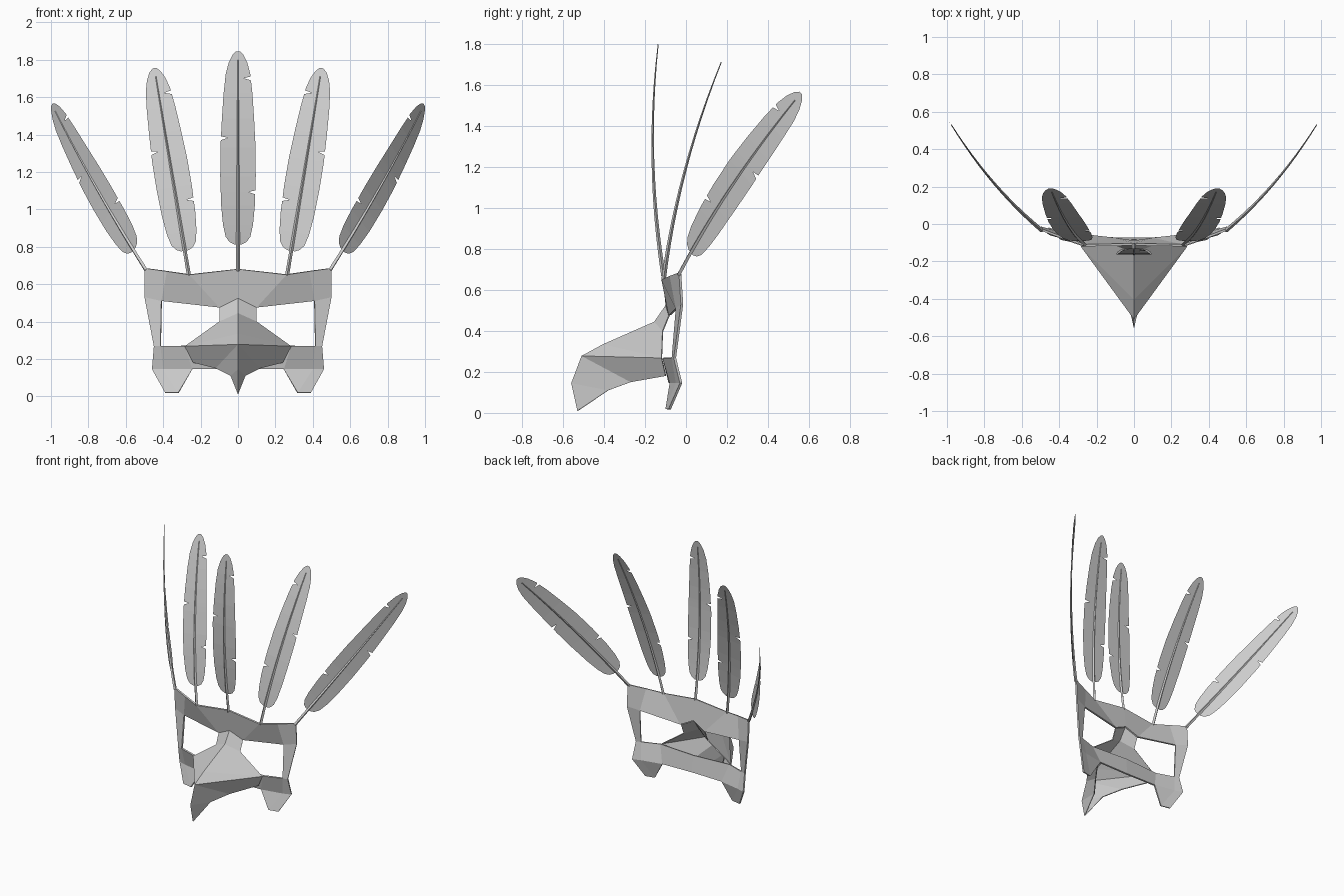
import bpy, bmesh
from math import cos, sin, pi
from mathutils import Vector

if "Cube" in bpy.data.objects:
    bpy.data.objects.remove(bpy.data.objects["Cube"])


def make(name, verts, faces):
    me = bpy.data.meshes.new(name)
    me.from_pydata([tuple(v) for v in verts], [], faces)
    ob = bpy.data.objects.new(name, me)
    bpy.context.collection.objects.link(ob)
    return ob


def mirrored_shell(name, verts, faces, thick):
    """Half of a sheet, wound to face the front, mirrored over x and thickened."""
    ob = make(name, verts, faces)
    bm = bmesh.new()
    bm.from_mesh(ob.data)
    bmesh.ops.recalc_face_normals(bm, faces=bm.faces)
    if sum(f.normal.y * f.calc_area() for f in bm.faces) > 0:
        bmesh.ops.reverse_faces(bm, faces=bm.faces)
    bm.to_mesh(ob.data)
    bm.free()
    m = ob.modifiers.new("mirror", 'MIRROR')
    m.use_clip = True
    s = ob.modifiers.new("thickness", 'SOLIDIFY')
    s.thickness = thick
    s.offset = -1
    return ob


# Face band: brow, side strips, lower band and cheek tabs
mask = [(0, -.115, .68), (.26, -.12, .65), (.38, -.08, .668), (.5, -.035, .685),
        (.5, -.025, .53), (.41, -.05, .51), (.1, -.085, .475), (0, -.1, .525),
        (.45, -.06, .268), (.415, -.07, .268), (.285, -.115, .268), (0, -.095, .268),
        (.46, -.03, .145), (.245, -.08, .145), (0, -.085, .145),
        (.39, -.085, .02), (.32, -.1, .02), (.4, -.05, .145)]
mirrored_shell("mask_face", mask, [
    (0, 1, 6, 7), (1, 2, 5, 6), (2, 3, 4, 5), (4, 8, 9, 5),
    (8, 12, 17, 9), (9, 17, 13, 10), (10, 13, 14, 11),
    (12, 15, 16, 17), (17, 16, 13)], .012)

# Hollow beak with the nose bridge
beak = [(0, -.1, .525), (.1, -.085, .475), (.1, -.115, .40), (0, -.155, .445),
        (.285, -.12, .268), (0, -.51, .278), (.24, -.10, .18), (.12, -.27, .15),
        (.04, -.38, .11), (0, -.53, .01), (0, -.56, .145), (0, -.405, .335)]
mirrored_shell("beak", beak, [
    (0, 1, 2, 3), (3, 2, 4, 11), (11, 4, 5), (4, 6, 7, 5),
    (5, 7, 8, 10), (10, 8, 9)], .006)

# Feather vane half width along its length
PROFILE = [(0, .02), (.012, .045), (.04, .066), (.1, .08), (.2, .09), (.35, .095),
           (.5, .094), (.65, .086), (.78, .077), (.88, .066), (.94, .05),
           (.98, .03), (1, .01)]


def half_width(u, notches):
    w = PROFILE[-1][1]
    for (a, wa), (b, wb) in zip(PROFILE, PROFILE[1:]):
        if a <= u <= b:
            w = wa + (wb - wa) * (u - a) / (b - a)
            break
    return w - (.038 if u in notches else 0)


def feather(name, base, mid, tip, across, sx=1):
    p0, pm, p1 = Vector(base), Vector(mid), Vector(tip)
    ctrl = 2 * pm - (p0 + p1) / 2
    h = Vector(across)

    def frame(t):
        p = p0 * (1 - t) ** 2 + ctrl * 2 * t * (1 - t) + p1 * t * t
        d = ((ctrl - p0) * (1 - t) + (p1 - ctrl) * t).normalized()
        w = (h - d * d.dot(h)).normalized()
        return p, w, d.cross(w)

    def flip(v):
        return (v.x * sx, v.y, v.z)

    # Vane: two strips either side of the spine, with small splits in the edge
    outer, inner = [.55], [.27, .86]
    us = {u for u, _ in PROFILE}
    for n in outer + inner:
        us |= {n - .012, n, n + .008}
    verts, faces = [], []
    for i, u in enumerate(sorted(us)):
        p, w, n = frame(.12 + .88 * u)
        verts += [flip(p - w * half_width(u, inner)), flip(p),
                  flip(p + w * half_width(u, outer))]
        if i:
            k = 3 * i
            faces += [(k - 3, k - 2, k + 1, k), (k - 2, k - 1, k + 2, k + 1)]
    make(name + "_vane", verts, faces)

    # Quill: tapered four-sided tube
    verts, faces, rings = [], [], 12
    for i in range(rings + 1):
        t = .96 * i / rings
        p, w, n = frame(t)
        r = .009 * (1 - t) + .002
        verts += [flip(p + (w * cos(a * pi / 2) + n * sin(a * pi / 2)) * r)
                  for a in range(4)]
        if i:
            k = 4 * i
            faces += [(k - 4 + a, k - 4 + (a + 1) % 4, k + (a + 1) % 4, k + a)
                      for a in range(4)]
    faces += [(3, 2, 1, 0), tuple(range(4 * rings, 4 * rings + 4))]
    make(name + "_quill", verts, faces)


# Five feathers fanned along the brow
feather("centre_feather", (0, -.11, .67), (0, -.162, 1.26), (0, -.13, 1.845), (-1, 0, 0))
for side, sx in (("right", 1), ("left", -1)):
    feather(side + "_inner_feather", (.262, -.11, .645), (.355, 0, 1.2),
            (.447, .19, 1.755), (1, 0, 0), sx)
    feather(side + "_outer_feather", (.492, -.035, .675), (.76, .232, 1.12),
            (.995, .56, 1.56), (0, 0, -1), sx)
